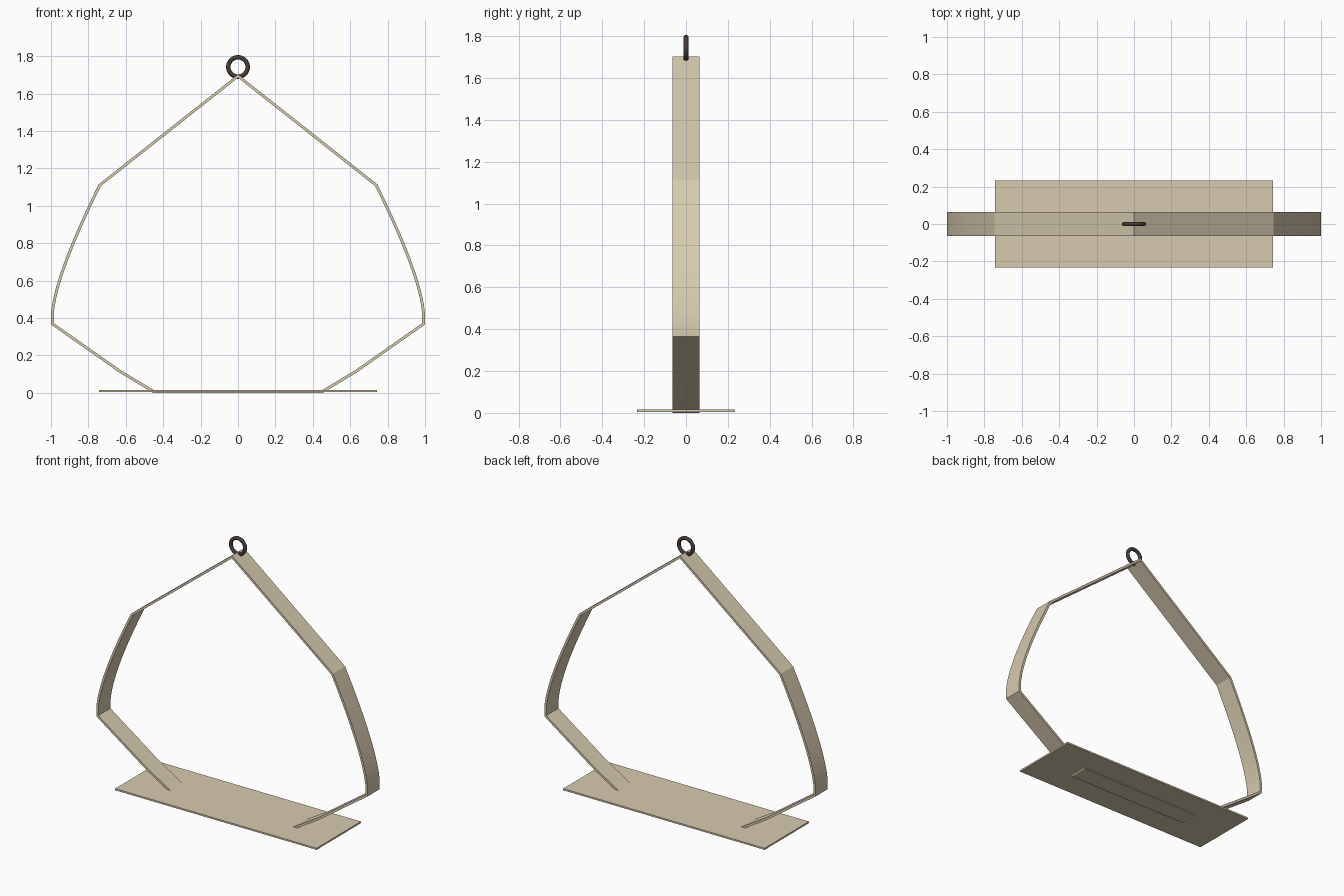
import bpy, bmesh, math
from mathutils import Vector

if "Cube" in bpy.data.objects:
    bpy.data.objects.remove(bpy.data.objects["Cube"])


def material(name, rgb):
    m = bpy.data.materials.new(name)
    m.diffuse_color = (*rgb, 1)
    m.use_nodes = True
    m.node_tree.nodes["Principled BSDF"].inputs["Base Color"].default_value = m.diffuse_color
    return m


cream = material("cream wood", (0.68, 0.595, 0.43))
brown = material("dark brown metal", (0.065, 0.046, 0.034))
THICK, HALF_W = 0.015, 0.064


def bezier(a, b, c, n):
    return [a * (1 - t) ** 2 + b * 2 * t * (1 - t) + c * t * t
            for t in (i / n for i in range(n + 1))]


def inset(loop, d):
    """Mitred inward offset of a counter-clockwise closed loop."""
    out = []
    for i, p in enumerate(loop):
        e1 = (p - loop[i - 1]).normalized()
        e2 = (loop[(i + 1) % len(loop)] - p).normalized()
        n1, n2 = Vector((-e1.y, e1.x)), Vector((-e2.y, e2.x))
        out.append(p + (n1 + n2) * (d / (1 + n1.dot(n2))))
    return out


# Half outline (x, z), from the base up to just below the peak
side = [Vector(p) for p in ((0.455, 0.0), (0.63, 0.105), (1.0, 0.365))]
side += bezier(Vector((1.0, 0.42)), Vector((0.985, 0.63)), Vector((0.745, 1.115)), 16)
outer = side + [Vector((0, 1.703))] + [Vector((-p.x, p.y)) for p in reversed(side)]
inner = inset(outer, THICK)

# Strap frame: closed flat band
bm = bmesh.new()
rings = [[bm.verts.new((p.x, y, p.y)) for p in loop]
         for loop, y in ((outer, -HALF_W), (outer, HALF_W), (inner, HALF_W), (inner, -HALF_W))]
count = len(outer)
for k in range(4):
    a, b = rings[k], rings[(k + 1) % 4]
    for i in range(count):
        j = (i + 1) % count
        bm.faces.new((a[i], a[j], b[j], b[i]))
bmesh.ops.recalc_face_normals(bm, faces=bm.faces)
mesh = bpy.data.meshes.new("strap_frame")
bm.to_mesh(mesh)
bm.free()
frame = bpy.data.objects.new("strap_frame", mesh)
bpy.context.collection.objects.link(frame)
mesh.materials.append(cream)
bpy.ops.object.select_all(action='DESELECT')
bpy.context.view_layer.objects.active = frame
frame.select_set(True)
bpy.ops.object.shade_smooth_by_angle(angle=math.radians(15))

# Base board
bpy.ops.mesh.primitive_cube_add(size=1, location=(0, 0, 0.0105))
board = bpy.context.object
board.name = "base_board"
board.scale = (1.485, 0.466, 0.011)
bpy.ops.object.transform_apply(location=False, rotation=False, scale=True)
board.data.materials.append(cream)

# Hanging ring at the peak
bpy.ops.mesh.primitive_torus_add(major_radius=0.052, minor_radius=0.012,
                                 major_segments=48, minor_segments=16,
                                 location=(0, 0, 1.742), rotation=(math.pi / 2, 0, 0))
ring = bpy.context.object
ring.name = "hanging_ring"
ring.data.materials.append(brown)
bpy.ops.object.shade_smooth_by_angle()
